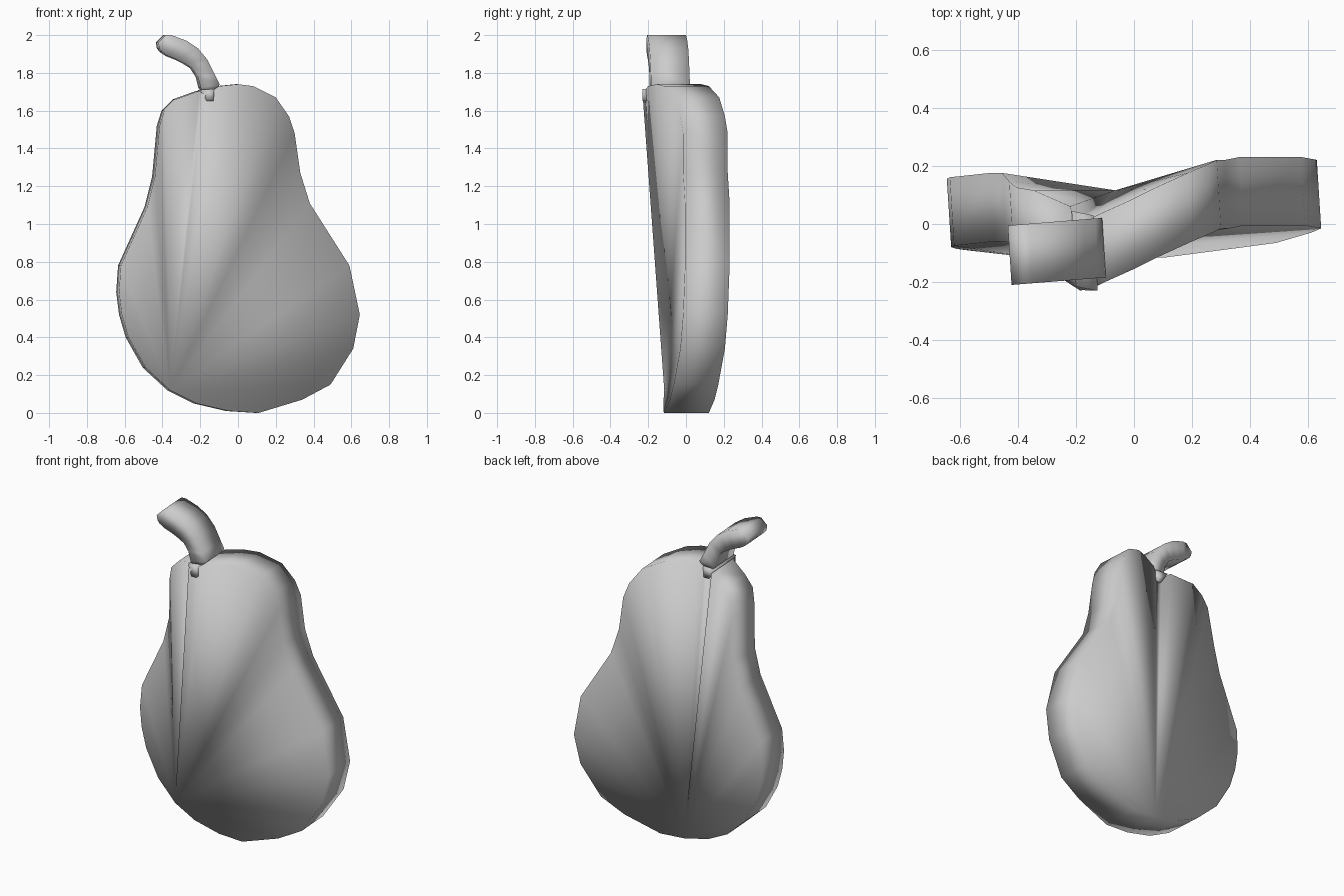
import bpy, bmesh


def fan(n, hub):
    """Triangles joining one outline point to all others."""
    return [(hub, (hub + k) % n, (hub + k + 1) % n) for k in range(1, n - 1)]


def strip(n):
    """Quads joining the two sides of an outline of n points."""
    return [(i, i + 1, n - 2 - i, n - 1 - i) for i in range(n // 2 - 1)]


def make_slab(name, front, depth, shift, front_cap, back_cap):
    """Extrude an outline of (x, y, z) points backwards and close both ends."""
    bm = bmesh.new()
    a = [bm.verts.new(p) for p in front]
    b = [bm.verts.new((x + shift, y + depth, z)) for x, y, z in front]
    n = len(a)
    for i in range(n):
        j = (i + 1) % n
        bm.faces.new((a[i], a[j], b[j], b[i]))
    for f in front_cap:
        bm.faces.new([a[i] for i in reversed(f)])
    for f in back_cap:
        bm.faces.new([b[i] for i in f])
    bmesh.ops.recalc_face_normals(bm, faces=bm.faces)
    me = bpy.data.meshes.new(name)
    bm.to_mesh(me)
    bm.free()
    for p in me.polygons:
        p.use_smooth = True
    ob = bpy.data.objects.new(name, me)
    bpy.context.collection.objects.link(ob)
    return ob


# Pear body: warped outline, front folds fan from the lower left, back folds from the bottom
body = [
    (-0.185, -0.23, 1.69), (-0.13, -0.215, 1.71), (-0.10, -0.20, 1.73),
    (0.00, -0.155, 1.74), (0.08, -0.115, 1.73), (0.20, -0.06, 1.67),
    (0.27, -0.03, 1.57), (0.30, -0.015, 1.48), (0.33, -0.015, 1.27),
    (0.38, -0.005, 1.11), (0.59, -0.005, 0.78), (0.645, -0.015, 0.52),
    (0.61, -0.03, 0.34), (0.49, -0.065, 0.15), (0.34, -0.085, 0.07),
    (0.11, -0.115, 0.0), (-0.05, -0.12, 0.01), (-0.22, -0.12, 0.05),
    (-0.36, -0.115, 0.12), (-0.49, -0.10, 0.24), (-0.58, -0.09, 0.40),
    (-0.615, -0.085, 0.52), (-0.63, -0.08, 0.64), (-0.62, -0.075, 0.78),
    (-0.48, -0.06, 1.09), (-0.44, -0.06, 1.25), (-0.415, -0.09, 1.52),
    (-0.39, -0.11, 1.60), (-0.33, -0.12, 1.66), (-0.205, -0.175, 1.705),
]
n = len(body)
make_slab("pear_body", body, 0.236, -0.015, fan(n, 18), fan(n, 16))

# Curved stem: upper edge, then lower edge running back
upper = [(-0.43, 1.96), (-0.39, 2.0), (-0.36, 2.0), (-0.28, 1.97), (-0.22, 1.93),
         (-0.17, 1.87), (-0.13, 1.79), (-0.105, 1.74), (-0.12, 1.715)]
lower = [(-0.425, 1.93), (-0.41, 1.91), (-0.38, 1.89), (-0.33, 1.87), (-0.29, 1.85),
         (-0.25, 1.825), (-0.22, 1.78), (-0.205, 1.72), (-0.19, 1.705)]
stem = [(x + 0.008, -0.21 + (x + 0.43) * 0.08, z) for x, z in upper + lower[::-1]]
make_slab("stem", stem, 0.205, -0.013, strip(len(stem)), strip(len(stem)))

# Small tab under the stem, set into the top of the body
tab = [(-0.20, -0.215, 1.71), (-0.125, -0.23, 1.715), (-0.13, -0.23, 1.65), (-0.165, -0.23, 1.65)]
make_slab("stem_tab", tab, 0.26, -0.015, strip(4), strip(4))
